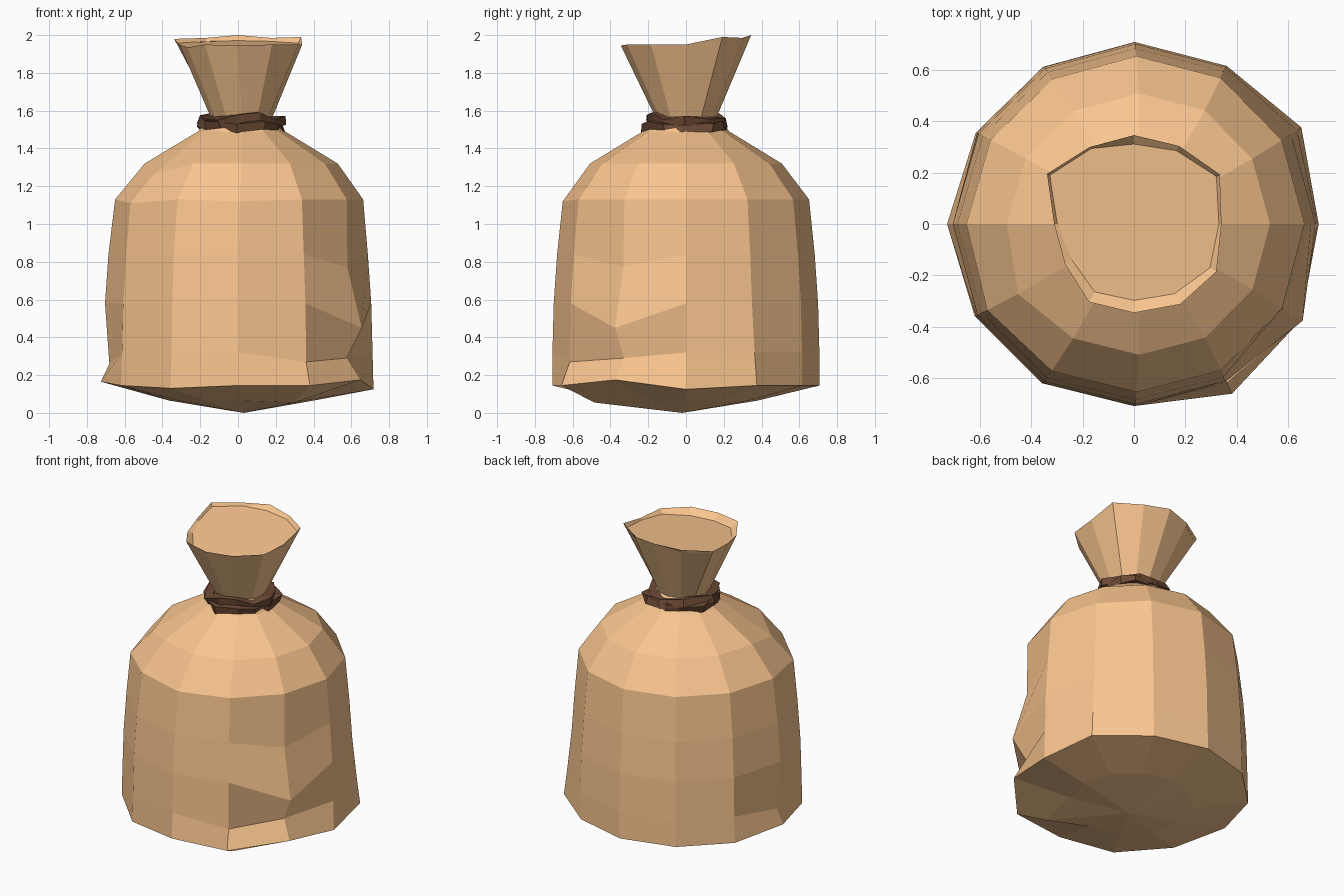
import bpy, bmesh, random
from math import sin, cos, radians
from mathutils import Vector

if "Cube" in bpy.data.objects:
    bpy.data.objects.remove(bpy.data.objects["Cube"])

random.seed(4)
N = 12


def material(name, rgb):
    m = bpy.data.materials.new(name)
    m.diffuse_color = (*rgb, 1)
    m.use_nodes = True
    m.node_tree.nodes["Principled BSDF"].inputs["Base Color"].default_value = m.diffuse_color
    return m


def make_object(name, bm, mat):
    bmesh.ops.recalc_face_normals(bm, faces=bm.faces)
    me = bpy.data.meshes.new(name)
    bm.to_mesh(me)
    bm.free()
    me.materials.append(mat)
    ob = bpy.data.objects.new(name, me)
    bpy.context.collection.objects.link(ob)
    return ob


def point(r, deg, z, cx=0.0):
    return Vector((cx + r * cos(radians(deg)), r * sin(radians(deg)), z))


def bridge(bm, a, b):
    n = len(a)
    for i in range(n):
        j = (i + 1) % n
        bm.faces.new((a[i], a[j], b[j], b[i]))


cloth = material("tan cloth", (0.95, 0.56, 0.275))
cord = material("dark cord", (0.15, 0.068, 0.035))

# Sack: rings of (radius, height, x shift), bottom to neck
profile = [(0.38, 0.065, 0.02), (0.71, 0.145, 0), (0.71, 0.32, 0.005),
           (0.703, 0.58, 0.005), (0.685, 0.84, 0.005), (0.655, 1.13, 0.01),
           (0.51, 1.32, 0.02), (0.23, 1.49, 0.02), (0.165, 1.57, 0.02)]
# Dents and pulled corners: (ring, side) -> (radius change, height change)
folds = {(1, 11): (0.04, 0.03), (2, 11): (-0.05, -0.03), (3, 11): (0.05, -0.13),
         (4, 11): (-0.02, -0.07), (1, 10): (0.05, 0.0), (2, 10): (0.0, -0.05),
         (1, 1): (0.045, 0.0), (2, 1): (0.02, 0.0), (1, 6): (0.01, 0.02),
         (2, 6): (-0.03, -0.06), (1, 8): (0.0, -0.015), (1, 0): (0.01, -0.02),
         (5, 7): (0.01, -0.02), (6, 7): (0.03, -0.06), (5, 9): (0.0, -0.01),
         (0, 10): (0.18, -0.01)}
side_jitter = [random.uniform(-0.008, 0.01) for _ in range(N)]

bm = bmesh.new()
rings = []
for k, (r, z, cx) in enumerate(profile):
    ring = []
    for i in range(N):
        dr, dz = folds.get((k, i), (0, 0))
        ring.append(bm.verts.new(point(r + dr + side_jitter[i] * r, i * 30, z + dz, cx)))
    rings.append(ring)

# Flared uneven mouth closed by a shallow top, tucked in along the front
rim_r = [0.34, 0.385, 0.35, 0.345, 0.345, 0.39, 0.31, 0.31, 0.35, 0.345, 0.36, 0.37]
rim_z = [1.95, 1.99, 1.985, 2.0, 1.985, 1.98, 1.95, 1.935, 1.95, 1.945, 1.95, 1.95]
tuck = [0.97, 0.96, 0.94, 0.9, 0.98, 0.97, 0.96, 0.9, 0.87, 0.86, 0.87, 0.92]
rings.append([bm.verts.new(point(r, i * 30, z)) for i, (r, z) in enumerate(zip(rim_r, rim_z))])
rings.append([bm.verts.new(point(r * t, i * 30, 1.94 + 0.09 * r * sin(radians(i * 30))))
              for i, (r, t) in enumerate(zip(rim_r, tuck))])
for a, b in zip(rings, rings[1:]):
    bridge(bm, a, b)
bm.faces.new(rings[-1])
tip = bm.verts.new((0.03, -0.02, 0.0))
for i in range(N):
    bm.faces.new((rings[0][i], rings[0][(i + 1) % N], tip))
make_object("sack", bm, cloth)


# Cord: two ragged wraps pulled tight round the neck
def wrap(name, z, radius, thick, tilt):
    bm = bmesh.new()
    loops = []
    for i in range(N):
        a = i * 30 + random.uniform(-8, 8)
        r = radius + random.uniform(-0.02, 0.02)
        h = z + tilt * cos(radians(a)) + random.uniform(-0.018, 0.018)
        twist = random.uniform(-25, 25)
        loops.append([bm.verts.new(point(r + 1.4 * thick * cos(radians(t + twist)), a,
                                         h + thick * sin(radians(t + twist)), 0.025))
                      for t in (45, 135, 225, 315)])
    for i in range(N):
        bridge(bm, loops[i], loops[(i + 1) % N])
    make_object(name, bm, cord)


wrap("lower_cord", 1.512, 0.2, 0.034, -0.008)
wrap("upper_cord", 1.548, 0.185, 0.034, 0.006)
